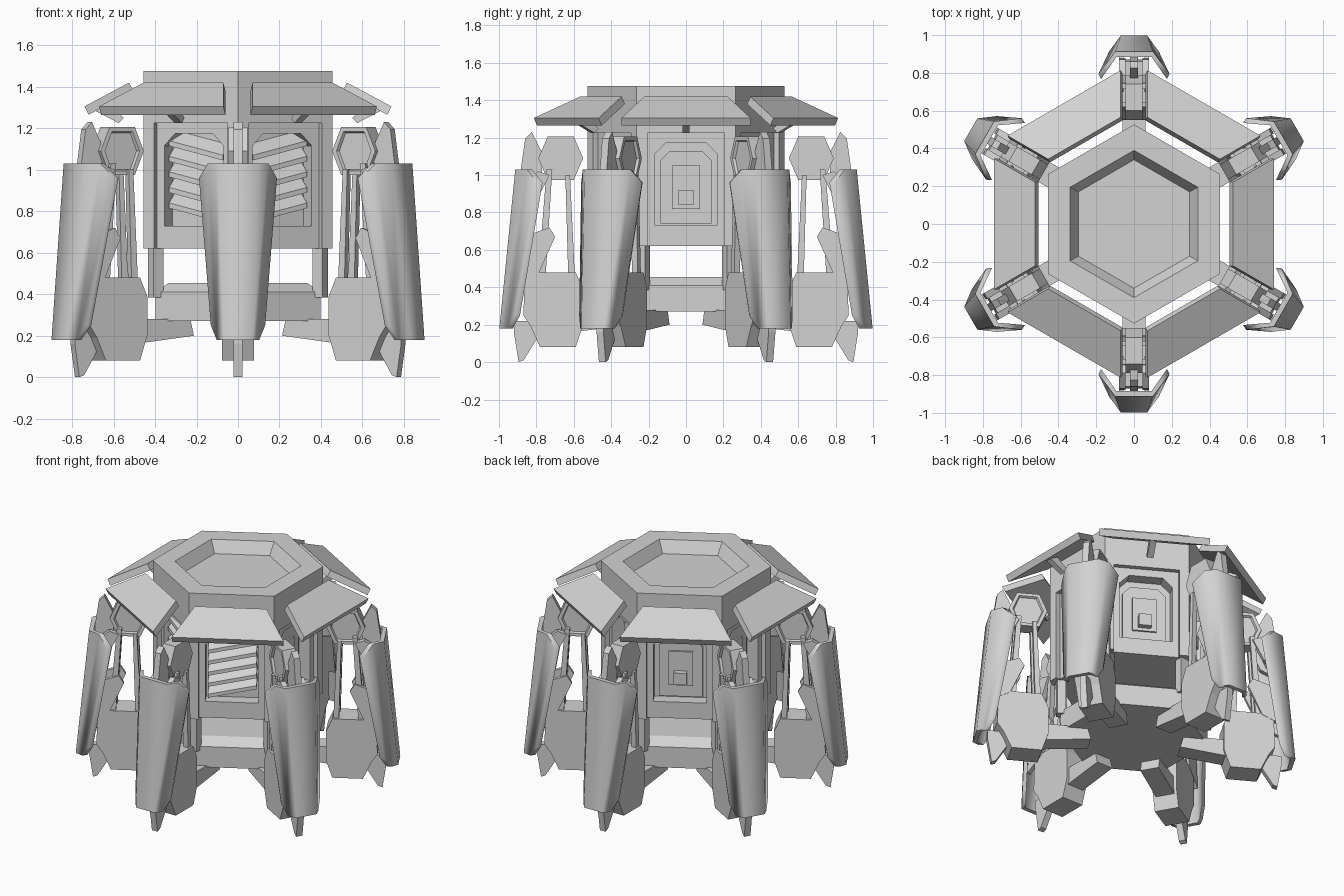
import bpy, bmesh, math
from mathutils import Matrix, Vector

if "Cube" in bpy.data.objects:
    bpy.data.objects.remove(bpy.data.objects["Cube"])

grey = bpy.data.materials.new("light_grey")
grey.diffuse_color = (0.65, 0.65, 0.65, 1)
grey.use_nodes = True
grey.node_tree.nodes["Principled BSDF"].inputs["Base Color"].default_value = grey.diffuse_color
CORNERS = [30 + 60 * i for i in range(6)]
FACES = [60 * i for i in range(6)]


def finish(name, bm, smooth=False):
    bmesh.ops.recalc_face_normals(bm, faces=bm.faces)
    me = bpy.data.meshes.new(name)
    bm.to_mesh(me)
    bm.free()
    ob = bpy.data.objects.new(name, me)
    bpy.context.collection.objects.link(ob)
    me.materials.append(grey)
    if smooth:
        bpy.context.view_layer.objects.active = ob
        ob.select_set(True)
        bpy.ops.object.shade_smooth_by_angle(angle=math.radians(62))
        ob.select_set(False)
    return ob


def loft(bm, a, b, inset=0):
    """Closed solid between two matching outlines."""
    va, vb = [bm.verts.new(p) for p in a], [bm.verts.new(p) for p in b]
    caps = [bm.faces.new(va[::-1]), bm.faces.new(vb)]
    n = len(a)
    for i in range(n):
        bm.faces.new((va[i], va[(i + 1) % n], vb[(i + 1) % n], vb[i]))
    if inset:
        bmesh.ops.recalc_face_normals(bm, faces=bm.faces)
        for f in caps:
            bmesh.ops.inset_region(bm, faces=[f], thickness=inset)
            bmesh.ops.inset_region(bm, faces=[f], thickness=0.008, depth=-0.014)


def spin(bm, start, angle):
    bmesh.ops.rotate(bm, verts=list(bm.verts)[start:], cent=(0, 0, 0),
                     matrix=Matrix.Rotation(math.radians(angle), 3, 'Z'))


def side_prism(name, angles, rz, spans, inset=0):
    """Radial/height outline, extruded sideways over each span, copied round."""
    bm = bmesh.new()
    for ang in angles:
        start = len(bm.verts)
        for t0, t1 in spans:
            loft(bm, [(r, t0, z) for r, z in rz], [(r, t1, z) for r, z in rz], inset)
        spin(bm, start, ang)
    return finish(name, bm)


def face_prism(name, angles, tz, r0, r1):
    """Outline on a body side, extruded outwards, copied round."""
    bm = bmesh.new()
    for ang in angles:
        start = len(bm.verts)
        loft(bm, [(r0, t, z) for t, z in tz], [(r1, t, z) for t, z in tz])
        spin(bm, start, ang)
    return finish(name, bm)


def hex_ring(r, z):
    return [(r * math.cos(math.radians(a)), r * math.sin(math.radians(a)), z) for a in CORNERS]


def rect(a0, a1, b0, b1):
    return [(a0, b0), (a1, b0), (a1, b1), (a0, b1)]


def arch(w, z0, z1, c):
    return [(-w, z0), (w, z0), (w, z1 - c), (w - c, z1), (c - w, z1), (-w, z1 - c)]


def hex_stack(name, rings):
    bm = bmesh.new()
    rows = [[bm.verts.new(p) for p in hex_ring(r, z)] for r, z in rings]
    for a, b in zip(rows, rows[1:]):
        for i in range(6):
            j = (i + 1) % 6
            bm.faces.new((a[i], a[j], b[j], b[i]))
    bm.faces.new(rows[0][::-1])
    bm.faces.new(rows[-1])
    return finish(name, bm)


# Hexagonal body with sunken top and recessed sides
body = hex_stack("body", [(.527, .62), (.527, 1.477), (.39, 1.477), (.34, 1.40)])
cutters = [face_prism("recess_cutter", FACES, rect(-.205, .205, .5, 1.225), .425, .6),
           face_prism("alcove_cutter", FACES, arch(.165, .73, 1.175, .06), .345, .5)]
for c in cutters:
    m = body.modifiers.new(c.name, 'BOOLEAN')
    m.object, m.operation, m.solver = c, 'DIFFERENCE', 'EXACT'
    c.hide_render = True
    c.hide_viewport = True

# Doors on four sides, slanted louvres on the two front sides
doors = [0, 60, 120, 180]
face_prism("door", doors, arch(.135, .74, 1.13, .05), .34, .36)
face_prism("door_panel", doors, rect(-.075, .075, .82, 1.05), .355, .372)
face_prism("door_handle", doors, rect(-.04, .04, .84, .92), .37, .41)
for name, ang, s in (("left_louvres", 240, -1), ("right_louvres", 300, 1)):
    bm = bmesh.new()
    for i in range(5):
        z = .79 + i * .075
        low, high = z - s * .035, z + s * .035
        tz = [(-.15, low), (.15, high)]
        a = [(.34, t, q + d) for (t, q), d in zip(tz + tz[::-1], (.03, .03, .07, .07))]
        b = [(.405, t, q + d) for (t, q), d in zip(tz + tz[::-1], (-.01, -.01, .015, .015))]
        loft(bm, a, b)
    spin(bm, 0, ang)
    finish(name, bm)

# Sloping roof panels and their stays
bm = bmesh.new()
for ang in FACES:
    start = len(bm.verts)
    top = [(.525, -.222, 1.42), (.74, -.346, 1.305), (.74, .346, 1.305), (.525, .222, 1.42)]
    loft(bm, [(r - .02, t, z - .04) for r, t, z in top], top)
    spin(bm, start, ang)
finish("roof_panels", bm)
side_prism("roof_stays", FACES, [(.575, 1.225), (.55, 1.25), (.64, 1.32), (.69, 1.285)], [(-.02, .02)])

# Base plate, columns and outriggers
hex_stack("base", [(.46, .27), (.46, .41), (.385, .455)])
side_prism("columns", CORNERS, rect(.43, .485, .385, .64), [(-.027, .027)])
side_prism("outriggers", CORNERS, [(.30, .28), (.28, .20), (.57, .165), (.57, .28)], [(-.06, .06)])

# Legs: foot, claw, struts and knee
side_prism("feet", CORNERS, [(.59, .48), (.55, .39), (.55, .20), (.59, .08), (.78, .08), (.83, .19),
                             (.87, .25), (.86, .48)], [(-.078, .078)])
side_prism("claws", CORNERS, [(.78, .22), (.92, .22), (.92, .16), (.895, .0), (.868, .01), (.80, .12)],
           [(-.021, .021)])
struts = [(-.065, -.03), (.03, .065)]
side_prism("inner_struts", CORNERS, [(.595, .47), (.63, .47), (.645, 1.0), (.62, 1.0)], struts)
side_prism("outer_struts", CORNERS, [(.75, .47), (.79, .47), (.745, 1.03), (.715, 1.03)], struts)
knee = [(.55, 1.09), (.60, 1.205), (.74, 1.205), (.79, 1.09), (.74, .975), (.60, .975)]
side_prism("slotted_knees", [30, 150, 210, 330], knee, [(-.045, .045)], inset=.024)
side_prism("plain_knees", [90, 270], knee, [(-.045, .045)])
side_prism("shield_brackets", CORNERS, [(.77, 1.12), (.825, 1.23), (.86, 1.195), (.885, 1.02), (.86, .80),
                                        (.77, .99)], [(-.021, .021)])
side_prism("shield_mounts", CORNERS, [(.73, 1.0), (.79, 1.02), (.87, .96), (.88, .82), (.80, .86)],
           [(-.08, -.045), (.045, .08)])
side_prism("shield_fins", CORNERS, [(.70, .67), (.73, .72), (.90, .66), (.93, .40), (.79, .47)],
           [(-.08, -.055), (.055, .08)])

# Armour shields with a flat middle and swept wings
bm = bmesh.new()
wing = [(1, .118), (.78, .063), (.53, 0)]
section = [(-u, d) for u, d in wing] + wing[::-1]
for ang in CORNERS:
    start = len(bm.verts)
    loops = []
    for k in (0, 1):
        low, high = [], []
        for u, d in section:
            r_in, w_in = k * .028, 1 - k * .07
            clip = max(0, abs(u) - .78) / .22
            high.append((.913 - d - r_in, u * .188 * w_in, 1.03 - .07 * clip))
            low.append((.998 - d * .7 - r_in, u * .131 * w_in, .18 + .07 * clip))
        loops.append((low, high))
    (lo, ho), (li, hi) = loops
    va = [bm.verts.new(p) for p in lo + li[::-1]]
    vb = [bm.verts.new(p) for p in ho + hi[::-1]]
    n = len(va)
    for i in range(n):
        j = (i + 1) % n
        bm.faces.new((va[i], va[j], vb[j], vb[i]))
    for i in range(len(section) - 1):
        for v in (va, vb):
            bm.faces.new((v[i], v[i + 1], v[n - 2 - i], v[n - 1 - i]))
    spin(bm, start, ang)
finish("shields", bm, smooth=True)
